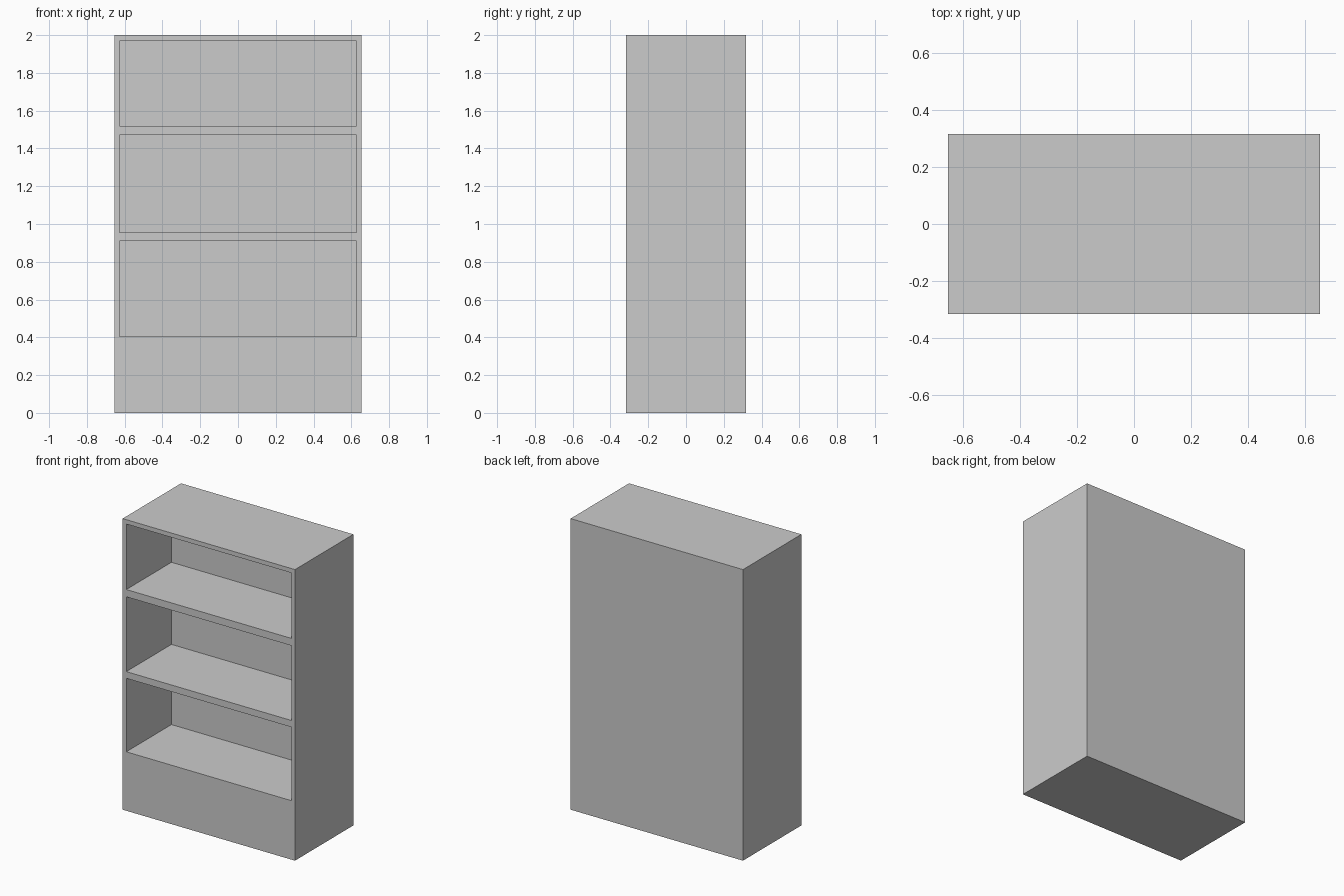
import bpy

if "Cube" in bpy.data.objects:
    bpy.data.objects.remove(bpy.data.objects["Cube"])

W, D, H = 1.31, 0.634, 2.0      # outer size
OPEN_W, DEPTH = 1.254, 0.49     # opening width and recess depth
BAYS = [(0.405, 0.91), (0.956, 1.47), (1.52, 1.97)]  # bottom and top of each bay


def box(name, size, centre):
    bpy.ops.mesh.primitive_cube_add(size=1, location=centre)
    ob = bpy.context.object
    ob.name = name
    ob.scale = size
    bpy.ops.object.transform_apply(location=True, rotation=False, scale=True)
    return ob


# Solid carcass standing on the floor
cabinet = box("bookcase_body", (W, D, H), (0, 0, H / 2))

# Open shelf bays cut into the front, leaving plinth, shelves, sides and back
for i, (low, high) in enumerate(BAYS):
    extra = 0.1  # cutter sticks out past the front
    cutter = box(f"bay_cutter_{i + 1}", (OPEN_W, DEPTH + extra, high - low),
                 (0, -D / 2 + (DEPTH - extra) / 2, (low + high) / 2))
    cutter.hide_render = True
    mod = cabinet.modifiers.new(f"bay_{i + 1}", 'BOOLEAN')
    mod.operation = 'DIFFERENCE'
    mod.solver = 'EXACT'
    mod.object = cutter
    bpy.context.view_layer.objects.active = cabinet
    bpy.ops.object.modifier_apply(modifier=mod.name)
    bpy.data.objects.remove(cutter, do_unlink=True)
